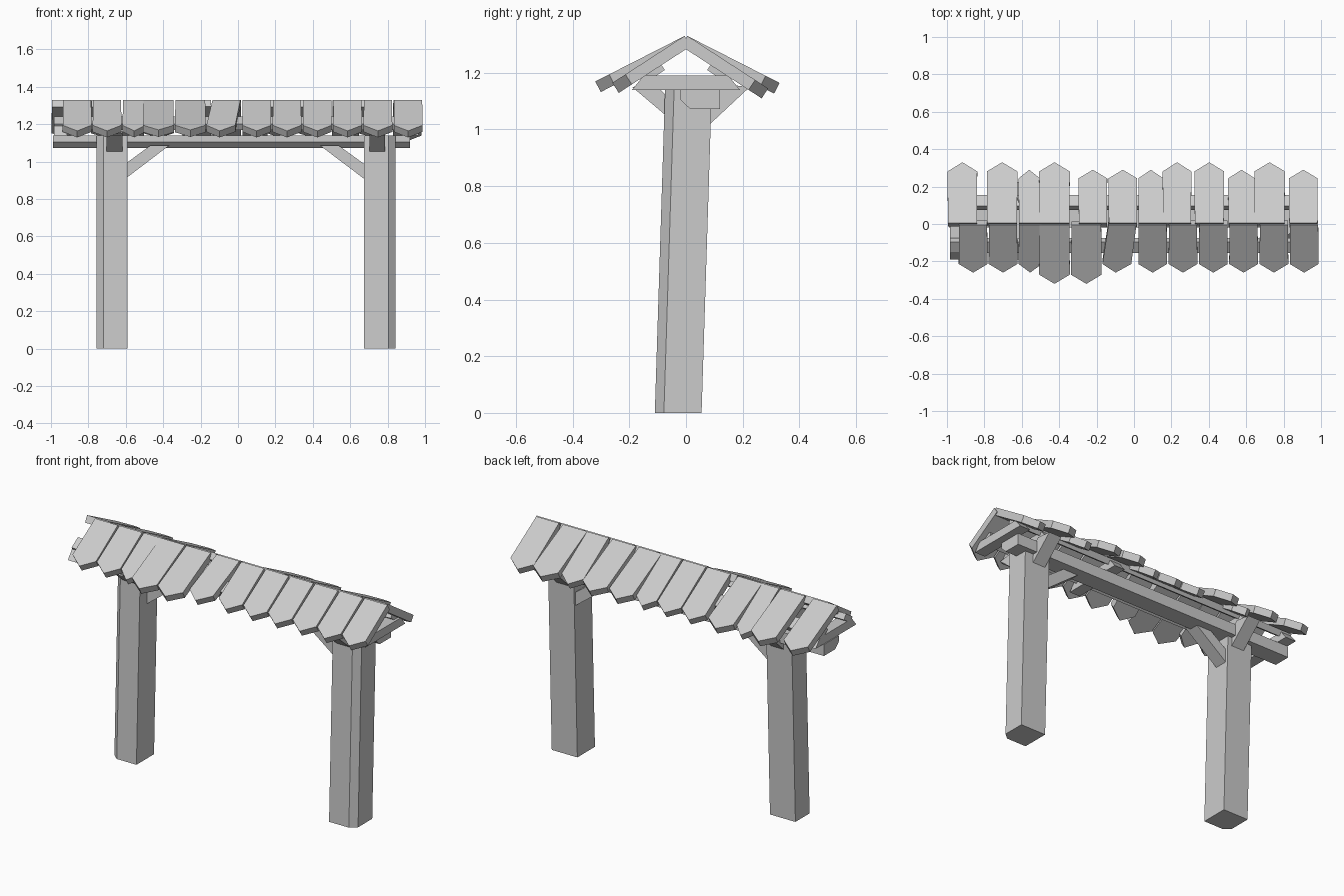
import bpy, bmesh, math
from mathutils import Vector, Matrix

if "Cube" in bpy.data.objects:
    bpy.data.objects.remove(bpy.data.objects["Cube"])

wood = bpy.data.materials.new("weathered_grey")
wood.diffuse_color = (0.6, 0.6, 0.6, 1)
wood.use_nodes = True
wood.node_tree.nodes["Principled BSDF"].inputs["Base Color"].default_value = wood.diffuse_color


def finish(name, bm):
    bmesh.ops.recalc_face_normals(bm, faces=bm.faces)
    mesh = bpy.data.meshes.new(name)
    bm.to_mesh(mesh)
    bm.free()
    mesh.materials.append(wood)
    ob = bpy.data.objects.new(name, mesh)
    bpy.context.collection.objects.link(ob)
    return ob


def loft(name, ring_a, ring_b):
    """Solid between two matching outlines."""
    bm = bmesh.new()
    a = [bm.verts.new(p) for p in ring_a]
    b = [bm.verts.new(p) for p in ring_b]
    bm.faces.new(a)
    bm.faces.new(b[::-1])
    n = len(a)
    for i in range(n):
        bm.faces.new((a[i], a[(i + 1) % n], b[(i + 1) % n], b[i]))
    return finish(name, bm)


def along_x(name, profile, x0, x1):
    return loft(name, [(x0, y, z) for y, z in profile], [(x1, y, z) for y, z in profile])


def along_y(name, profile, y0, y1):
    return loft(name, [(x, y0, z) for x, z in profile], [(x, y1, z) for x, z in profile])


# Posts: leaning slightly back, front outer corner chamfered
def post(name, inner, outer):
    s = 1 if outer > inner else -1
    plan = [(inner, -0.11), (outer - 0.038 * s, -0.11), (outer, -0.078),
            (outer, 0.055), (inner, 0.055)]
    loft(name, [(x, y, 0) for x, y in plan], [(x, y + 0.036, 1.14) for x, y in plan])


post("left_post", -0.59, -0.757)
post("right_post", 0.675, 0.843)

# Main beam with chamfered lower edge
along_x("main_beam", [(-0.02, 1.14), (-0.02, 1.105), (0.015, 1.072), (0.12, 1.072), (0.12, 1.14)],
        -0.99, 0.92)

# Diagonal braces between posts and beam
along_y("left_beam_brace", [(-0.6, 0.91), (-0.6, 0.99), (-0.47, 1.085), (-0.37, 1.085)], -0.01, 0.07)
along_y("right_beam_brace", [(0.685, 0.9), (0.685, 0.98), (0.54, 1.085), (0.44, 1.085)], -0.01, 0.07)

# Cross ties carrying the roof, with diagonal struts at the posts
for i, x in enumerate((-0.95, -0.66, 0.26, 0.745, 0.93)):
    along_x(f"cross_tie_{i}", [(-0.19, 1.14), (0.19, 1.14), (0.15, 1.19), (-0.15, 1.19)],
            x - 0.035, x + 0.035)
for side, x in (("left", -0.66), ("right", 0.745)):
    along_x(f"{side}_front_strut", [(-0.06, 1.04), (-0.06, 1.11), (-0.11, 1.16), (-0.19, 1.15)],
            x - 0.042, x + 0.042)
    along_x(f"{side}_back_strut", [(0.075, 1.01), (0.075, 1.1), (0.13, 1.16), (0.225, 1.15)],
            x - 0.042, x + 0.042)

# Battens under the shingles
for side, s in (("front", -1), ("back", 1)):
    along_x(f"{side}_batten", [(s * y, z) for y, z in
            ((0.075, 1.21), (0.135, 1.17), (0.155, 1.2), (0.095, 1.24))], -0.985, 0.95)


# Pointed shingles: one plank hung from the ridge
def shingle(name, x0, x1, tip, side, twist=0.0):
    pitch = math.radians(27 if tip > 0.3 else 33)
    ridge = Vector((0, 0.005 * side, 1.33))
    down = Vector((0, side * math.cos(pitch), -math.sin(pitch)))
    inward = Vector((0, -side * math.sin(pitch), -math.cos(pitch))) * 0.042
    length = (tip - 0.005) / math.cos(pitch)
    w, c = (x1 - x0) / 2 - 0.003, (x0 + x1) / 2
    shape = [(-w * 0.97, 0), (w * 0.97, 0), (w, length - 0.055), (0, length), (-w, length - 0.055)]
    top = []
    for u, v in shape:
        top.append(ridge + Vector((c + u - twist * (v - length / 2), 0, 0)) + down * v)
    loft(name, top, [p + inward for p in top])


front = [(-0.94, -0.78, .26), (-0.78, -0.62, .26), (-0.62, -0.49, .26), (-0.51, -0.34, .32),
         (-0.34, -0.17, .32), (-0.16, 0.0, .26)]
front += [(0.02 + i * 0.162, 0.18 + i * 0.162, .26) for i in range(6)]
back = [(-1.0, -0.835, .33), (-0.79, -0.62, .33), (-0.62, -0.5, .29), (-0.51, -0.34, .33),
        (-0.3, -0.14, .29), (-0.14, 0.02, .29), (0.02, 0.16, .29), (0.15, 0.31, .33),
        (0.32, 0.485, .33), (0.5, 0.65, .29), (0.64, 0.81, .33), (0.825, 0.985, .29)]
for i, (a, b, t) in enumerate(front):
    shingle(f"front_shingle_{i}", a, b, t, -1, 0.12 if i == 5 else 0.0)
for i, (a, b, t) in enumerate(back):
    shingle(f"back_shingle_{i}", a, b, t, 1)
